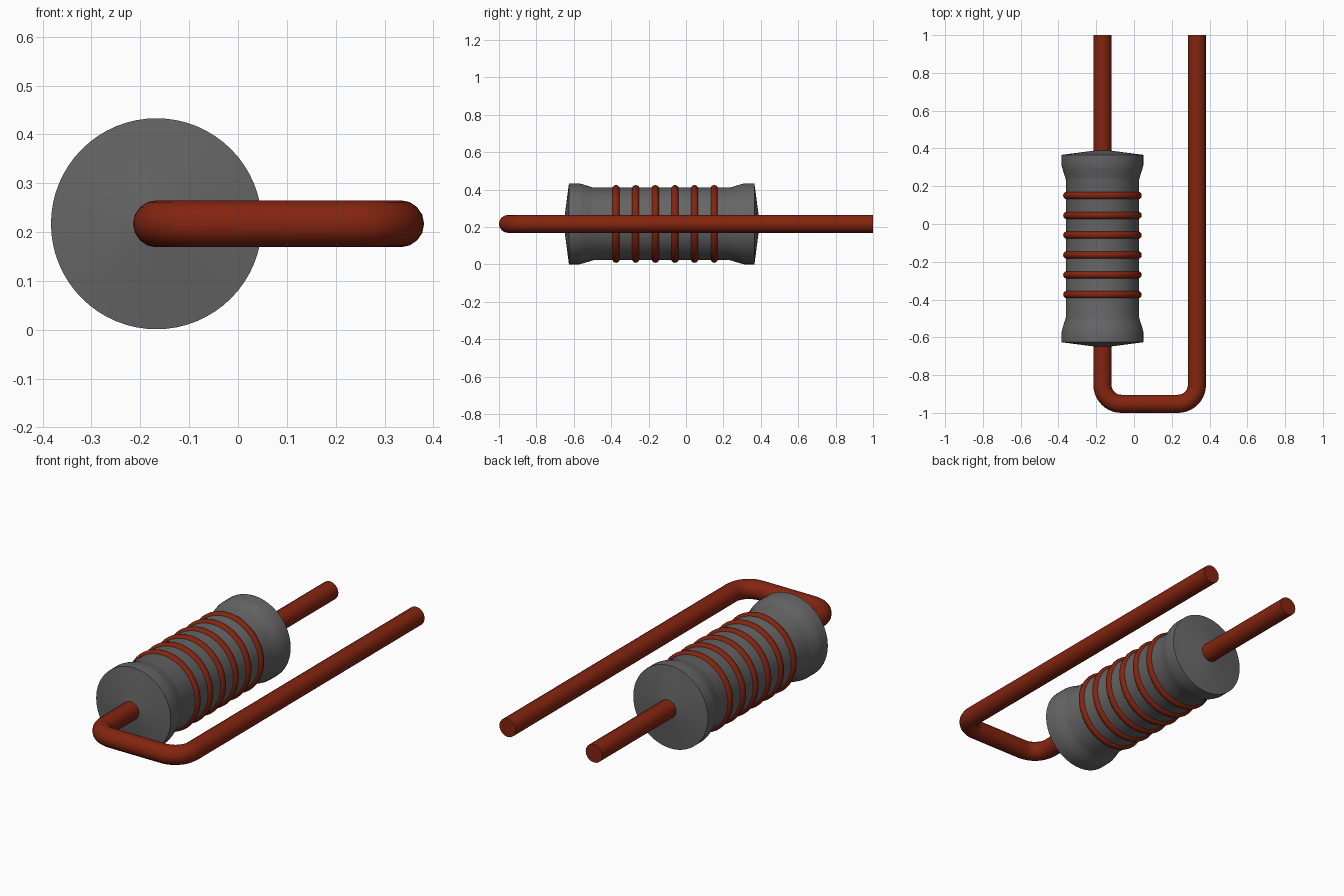
import bpy
import bmesh
import math
from mathutils import Matrix, Vector

if "Cube" in bpy.data.objects:
    bpy.data.objects.remove(bpy.data.objects["Cube"])

AXIS_X, AXIS_Z, MID_Y = -0.167, 0.217, -0.13
WIRE_R = 0.048


def material(name, rgb):
    m = bpy.data.materials.new(name)
    m.use_nodes = True
    m.diffuse_color = (*rgb, 1)
    m.node_tree.nodes["Principled BSDF"].inputs["Base Color"].default_value = (*rgb, 1)
    return m


grey = material("dark grey ceramic", (0.13, 0.13, 0.13))
copper = material("copper red", (0.23, 0.018, 0.005))


def finish(obj, mat):
    obj.data.materials.clear()
    obj.data.materials.append(mat)
    bpy.ops.object.select_all(action="DESELECT")
    obj.select_set(True)
    bpy.context.view_layer.objects.active = obj
    bpy.ops.object.shade_smooth_by_angle(angle=math.radians(35))


def lathe(name, profile, mat, y, steps=64, closed=False):
    """Spin (radius, offset along y) points around the body axis."""
    bm = bmesh.new()
    verts = [bm.verts.new((r, o, 0)) for r, o in profile]
    edges = [bm.edges.new(p) for p in zip(verts, verts[1:])]
    if closed:
        edges.append(bm.edges.new((verts[-1], verts[0])))
    bmesh.ops.spin(bm, geom=verts + edges, cent=(0, 0, 0), axis=(0, 1, 0),
                   angle=math.tau, steps=steps)
    bmesh.ops.remove_doubles(bm, verts=bm.verts, dist=1e-5)
    bmesh.ops.recalc_face_normals(bm, faces=bm.faces)
    mesh = bpy.data.meshes.new(name)
    bm.to_mesh(mesh)
    bm.free()
    obj = bpy.data.objects.new(name, mesh)
    obj.location = (AXIS_X, y, AXIS_Z)
    bpy.context.collection.objects.link(obj)
    finish(obj, mat)


# Ceramic body: conical ends, flared collars, narrower middle
half = [(0, 0.525), (0.04, 0.519), (0.216, 0.496), (0.216, 0.44),
        (0.211, 0.42), (0.199, 0.382), (0.194, 0.365)]
lathe("resistor_body", half + [(r, -o) for r, o in reversed(half)], grey, MID_Y)

# Wire bands round the middle
band = [(0.188 + 0.02 * math.cos(math.tau * i / 12), 0.02 * math.sin(math.tau * i / 12))
        for i in range(12)]
for i in range(6):
    lathe(f"band_{i + 1}", band, copper, -0.374 + 0.105 * i, closed=True)


# Leads: one straight out of the back, one bent round beside the body
def wire(name, points):
    curve = bpy.data.curves.new(name + "_path", "CURVE")
    curve.dimensions = "3D"
    curve.bevel_depth = WIRE_R
    curve.bevel_resolution = 6
    curve.use_fill_caps = True
    spline = curve.splines.new("POLY")
    spline.points.add(len(points) - 1)
    for p, (x, y) in zip(spline.points, points):
        p.co = (x, y, AXIS_Z, 1)
    helper = bpy.data.objects.new(name + "_path", curve)
    bpy.context.collection.objects.link(helper)
    mesh = bpy.data.meshes.new_from_object(
        helper.evaluated_get(bpy.context.evaluated_depsgraph_get()))
    bpy.data.objects.remove(helper)
    obj = bpy.data.objects.new(name, mesh)
    bpy.context.collection.objects.link(obj)
    finish(obj, copper)


def bend(cx, cy, start, radius=0.1, steps=10):
    angles = [math.radians(start + 90 * i / steps) for i in range(steps + 1)]
    return [(cx + radius * math.cos(a), cy + radius * math.sin(a)) for a in angles]


RIGHT_X, LOW_Y = 0.333, -0.952
wire("straight_lead", [(AXIS_X, 0.35), (AXIS_X, 1.0)])
wire("bent_lead", [(AXIS_X, -0.6)]
     + bend(AXIS_X + 0.1, LOW_Y + 0.1, 180)
     + bend(RIGHT_X - 0.1, LOW_Y + 0.1, 270)
     + [(RIGHT_X, 1.0)])
